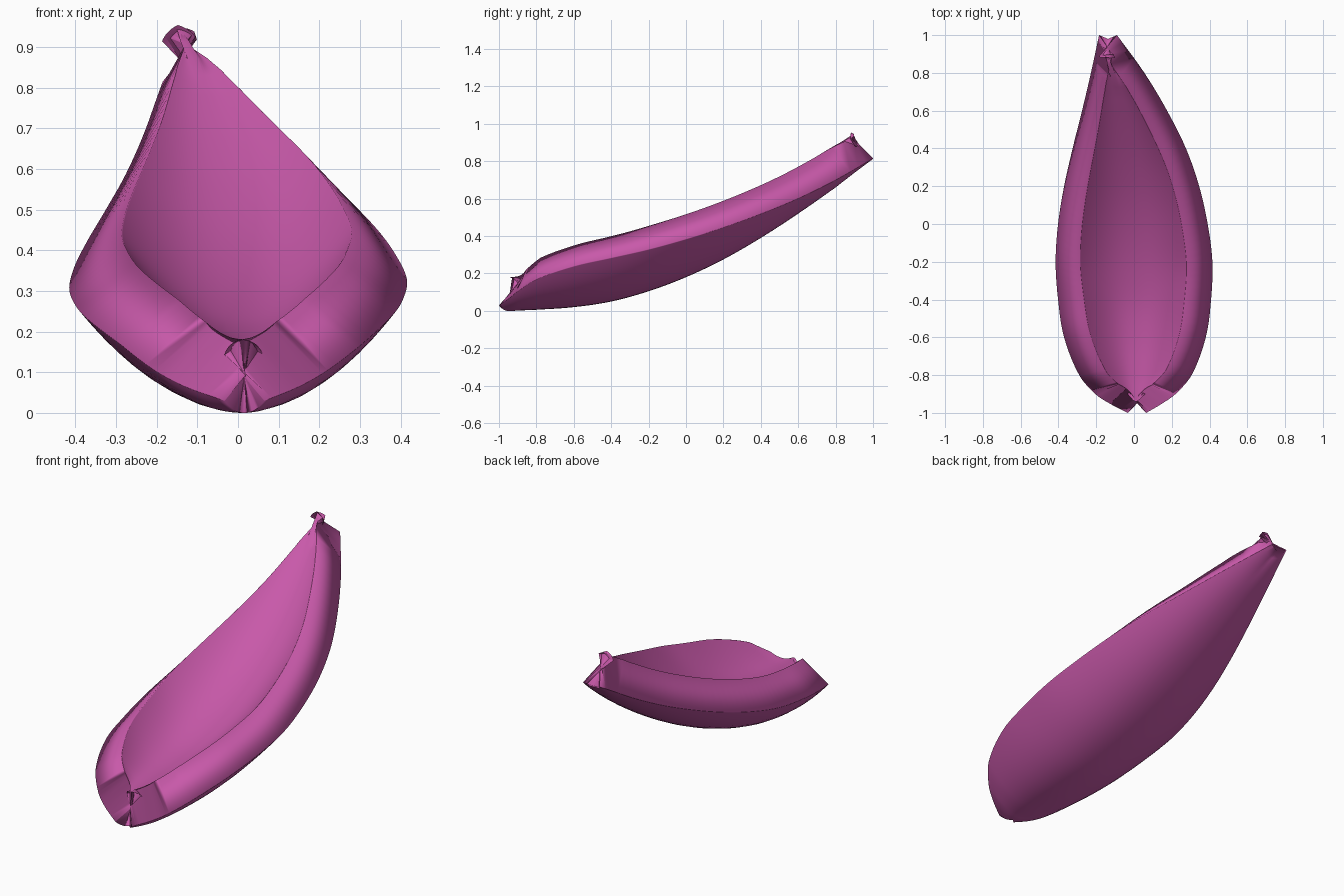
import bpy, bmesh, math
from mathutils import Vector

if "Cube" in bpy.data.objects:
    bpy.data.objects.remove(bpy.data.objects["Cube"])

mat = bpy.data.materials.new("pink_cloth")
mat.diffuse_color = (0.58, 0.1, 0.4, 1)
mat.use_nodes = True
mat.node_tree.nodes["Principled BSDF"].inputs["Base Color"].default_value = mat.diffuse_color

THICK = .18          # wall thickness of the padded bowl
COLS = 24            # segments across the bowl

# Stations along the bowl: y, left x, right x, edge z, keel z
STATIONS = [
    (-1.0, -.033, .065, .030, .000),
    (-.95, -.130, .150, .065, .000),
    (-.90, -.205, .220, .105, .002),
    (-.80, -.290, .305, .170, .006),
    (-.60, -.370, .380, .240, .020),
    (-.40, -.402, .408, .285, .050),
    (-.20, -.415, .415, .330, .105),
    (0.00, -.402, .390, .385, .180),
    (0.20, -.370, .345, .448, .275),
    (0.40, -.325, .275, .520, .390),
    (0.60, -.275, .175, .602, .520),
    (0.80, -.228, .055, .700, .660),
    (1.00, -.185, -.090, .815, .802),
]


# Smooth curve through the stations, allowing uneven spacing
def spline(rows, steps):
    out = []
    n = len(rows)
    for i in range(n - 1):
        p0, p1, p2, p3 = (rows[max(0, min(n - 1, i + k))] for k in (-1, 0, 1, 2))
        h = p2[0] - p1[0]
        m1 = [h * (c - a) / (p2[0] - p0[0]) for a, c in zip(p0, p2)]
        m2 = [h * (d - b) / (p3[0] - p1[0]) for b, d in zip(p1, p3)]
        for s in range(steps + (i == n - 2)):
            t = s / steps
            t2, t3 = t * t, t * t * t
            out.append([b * (2 * t3 - 3 * t2 + 1) + ma * (t3 - 2 * t2 + t)
                        + c * (3 * t2 - 2 * t3) + mb * (t3 - t2)
                        for b, c, ma, mb in zip(p1, p2, m1, m2)])
    return out


# Outer bowl section: curved from left edge through keel to right edge
def section(s):
    y, xl, xr, zc, zk = s
    notch = .05 * max(0, (-.9 - y) / .1) - .02 * max(0, (y - .8) / .2)
    drop = .025 * math.sin(math.pi * (y + .8) / 1.7) if -.8 < y < .9 else 0
    row = []
    for k in range(COLS + 1):
        u = math.sin((2 * k / COLS - 1) * math.pi / 2)
        a = abs(u)
        ze = zc if u > 0 else zc - drop
        row.append(Vector(((xl + xr) / 2 + u * (xr - xl) / 2,
                           y + notch * (1 - a),
                           max(0, zk + (ze - zk) * a ** 2.2))))
    return row


outer = [section(s) for s in spline(STATIONS, 5)]
R, C = len(outer), COLS + 1


# Inward normal of the outer bowl at a grid point
def normal(i, j):
    along = outer[min(i + 1, R - 1)][j] - outer[max(i - 1, 0)][j]
    across = outer[i][min(j + 1, C - 1)] - outer[i][max(j - 1, 0)]
    return across.cross(along).normalized()


# Inner bowl: the outer one pushed inward; both ends cross over at a pinch point
FRONT_PINCH = Vector((.015, -.94, .088))
BACK_PINCH = Vector((-.142, .938, .868))
BLEND = 4
inner = []
for i in range(R):
    row = []
    for j in range(C):
        p, n = outer[i][j], normal(i, j)
        for pinch, d in ((FRONT_PINCH, i), (BACK_PINCH, R - 1 - i)):
            if d < BLEND:
                n = n.lerp((pinch - p).normalized(), (1 - d / BLEND) ** 1.5).normalized()
        row.append(p + n * THICK)
    inner.append(row)

# One closed skin: outer bowl, inner bowl and the rim joining them
verts = [v for grid in (outer, inner) for row in grid for v in row]
N = R * C
faces = []
for i in range(R - 1):
    for j in range(C - 1):
        a, b, c, d = i * C + j, i * C + j + 1, (i + 1) * C + j + 1, (i + 1) * C + j
        faces += [(d, c, b, a), (a + N, b + N, c + N, d + N)]
loop = ([j for j in range(C)] + [i * C + C - 1 for i in range(1, R)]
        + [(R - 1) * C + j for j in range(C - 2, -1, -1)] + [i * C for i in range(R - 2, 0, -1)])
for a, b in zip(loop, loop[1:] + loop[:1]):
    faces.append((a, b, b + N, a + N))

me = bpy.data.meshes.new("padded_bowl")
me.from_pydata([tuple(v) for v in verts], [], faces)
bm = bmesh.new()
bm.from_mesh(me)
bmesh.ops.recalc_face_normals(bm, faces=bm.faces)
bm.to_mesh(me)
bm.free()
bowl = bpy.data.objects.new("padded_bowl", me)
bpy.context.collection.objects.link(bowl)
me.materials.append(mat)
bowl.select_set(True)
bpy.context.view_layer.objects.active = bowl
bpy.ops.object.shade_smooth_by_angle(angle=math.radians(100))
